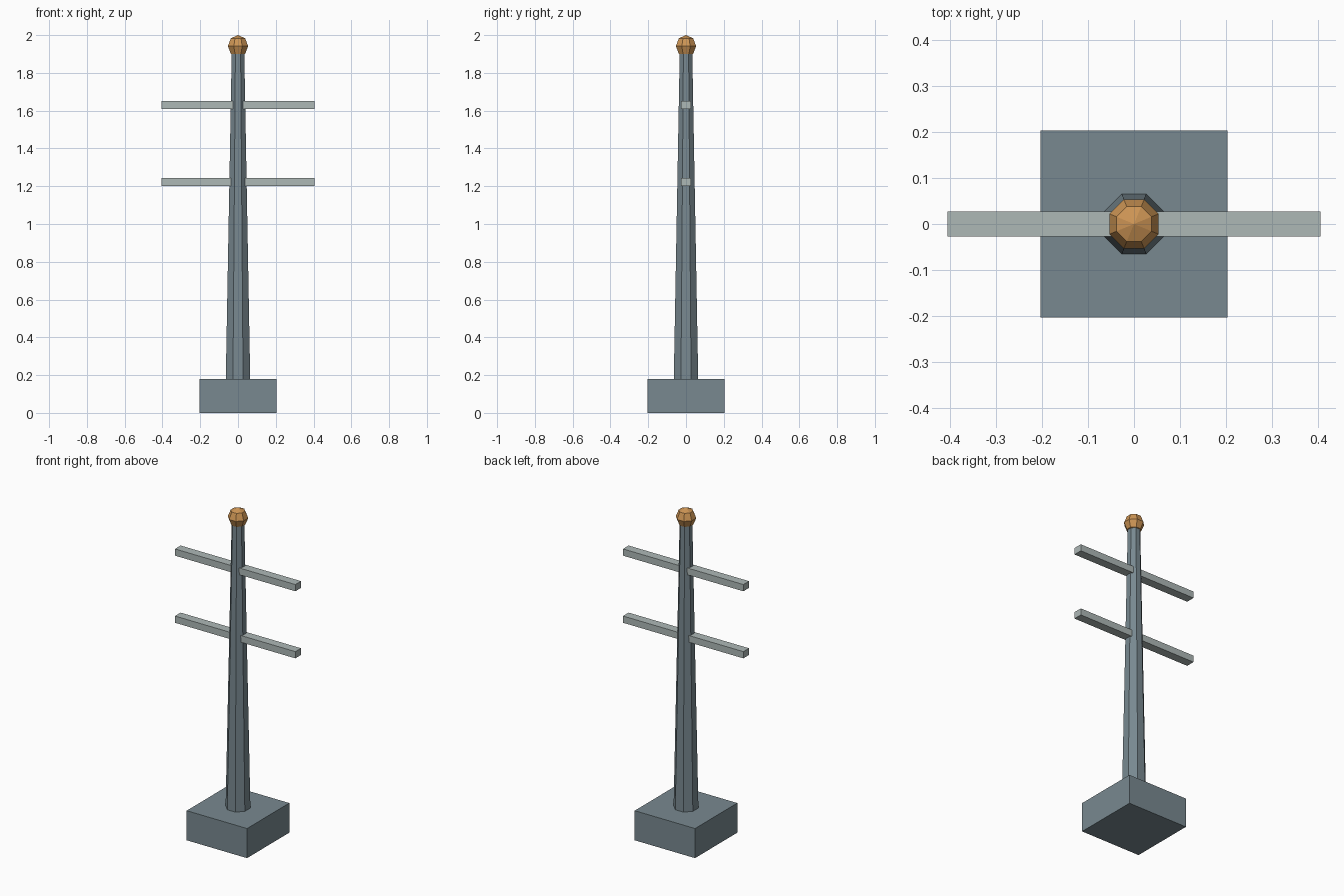
import bpy
from math import pi

cube = bpy.data.objects.get("Cube")
if cube:
    bpy.data.objects.remove(cube, do_unlink=True)


def material(name, colour):
    mat = bpy.data.materials.new(name)
    mat.use_nodes = True
    mat.diffuse_color = (*colour, 1)
    mat.node_tree.nodes["Principled BSDF"].inputs["Base Color"].default_value = (*colour, 1)
    return mat


slate = material("slate_grey", (0.19, 0.25, 0.28))
pale = material("pale_grey", (0.42, 0.48, 0.47))
copper = material("copper", (0.61, 0.30, 0.09))


def finish(name, mat):
    obj = bpy.context.object
    obj.name = name
    obj.data.materials.append(mat)
    bpy.ops.object.transform_apply(location=False, rotation=True, scale=True)


def box(name, size, z, mat):
    bpy.ops.mesh.primitive_cube_add(size=1, location=(0, 0, z))
    bpy.context.object.scale = size
    finish(name, mat)


# Square plinth
PLINTH = 0.18
box("plinth", (0.406, 0.406, PLINTH), PLINTH / 2, slate)

# Tapered octagonal pole with flats facing the axes
TOP = 1.905
bpy.ops.mesh.primitive_cone_add(vertices=8, radius1=0.07, radius2=0.036,
                                depth=TOP - PLINTH, location=(0, 0, (TOP + PLINTH) / 2),
                                rotation=(0, 0, pi / 8))
finish("pole", slate)

# Crossarms
for name, z in (("lower_crossarm", 1.222), ("upper_crossarm", 1.63)):
    box(name, (0.81, 0.054, 0.041), z, pale)

# Faceted finial ball
bpy.ops.mesh.primitive_uv_sphere_add(segments=8, ring_count=4, radius=0.058,
                                     location=(0, 0, 1.942), rotation=(0, 0, pi / 8))
finish("finial", copper)
